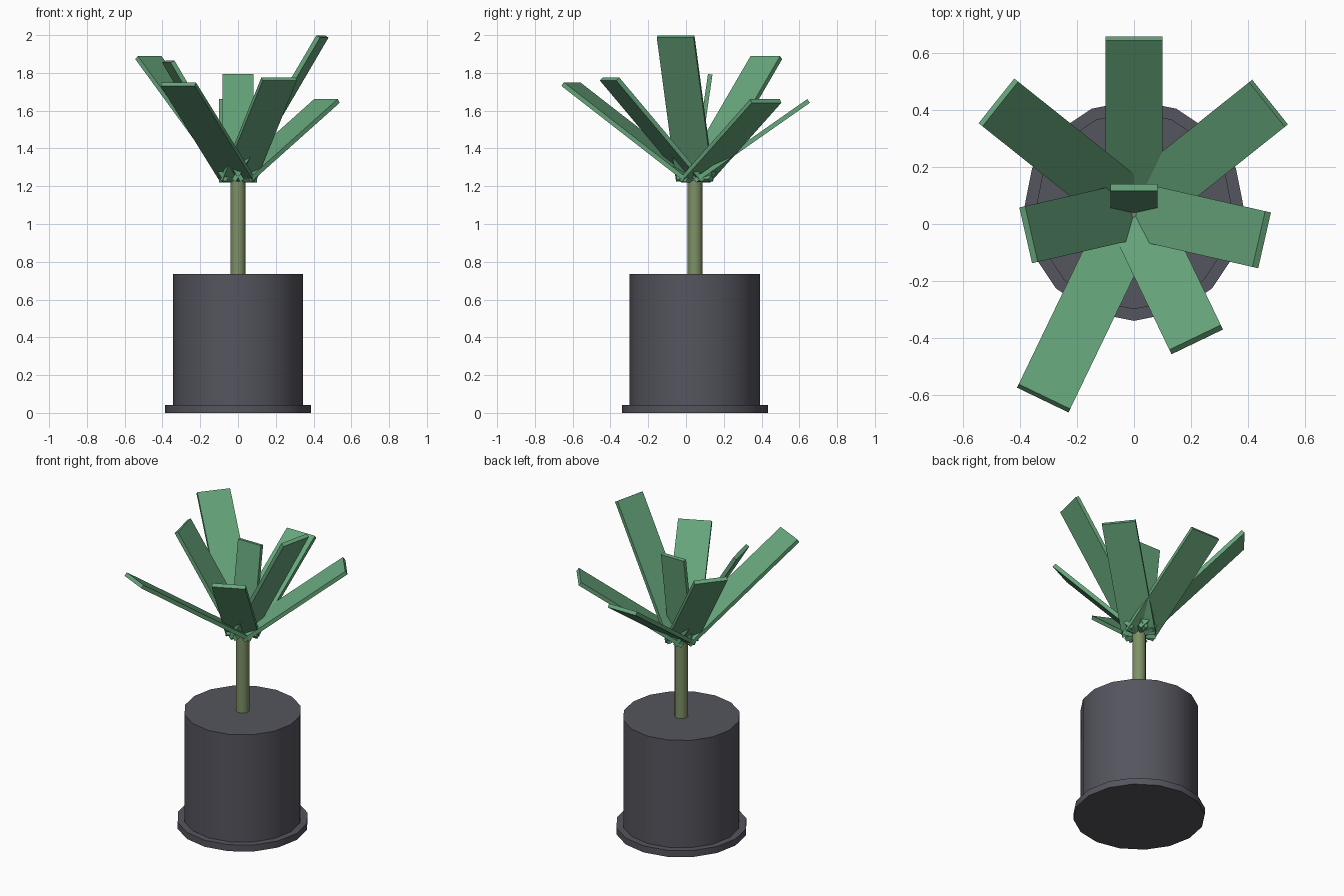
import bpy
from math import radians, pi
from mathutils import Matrix, Vector

cube = bpy.data.objects.get("Cube")
if cube:
    bpy.data.objects.remove(cube, do_unlink=True)

CENTRE_Y = 0.047


def material(name, colour):
    mat = bpy.data.materials.new(name)
    mat.use_nodes = True
    mat.diffuse_color = (*colour, 1)
    mat.node_tree.nodes["Principled BSDF"].inputs["Base Color"].default_value = (*colour, 1)
    return mat


grey = material("dark grey", (0.09, 0.09, 0.112))
stem_green = material("olive stem", (0.21, 0.28, 0.13))
leaf_green = material("leaf green", (0.135, 0.38, 0.2))


def cylinder(name, radius, bottom, top, sides, mat):
    bpy.ops.mesh.primitive_cylinder_add(
        vertices=sides, radius=radius, depth=top - bottom,
        location=(0, CENTRE_Y, (bottom + top) / 2))
    obj = bpy.context.object
    obj.name = name
    obj.data.materials.append(mat)
    bpy.ops.object.shade_smooth_by_angle(angle=radians(32))
    return obj


def leaf(name, azimuth, tilt, length, width, thickness=0.024):
    """Flat slab growing from the crown, tilted up from the horizontal."""
    bpy.ops.mesh.primitive_cube_add(size=1)
    obj = bpy.context.object
    obj.name = name
    obj.data.transform(
        Matrix.Translation(Vector((0, CENTRE_Y, 1.23)))
        @ Matrix.Rotation(azimuth, 4, "Z")
        @ Matrix.Rotation(-tilt, 4, "Y")
        @ Matrix.Translation(Vector((length / 2, 0, 0)))
        @ Matrix.Diagonal((length, width, thickness, 1)))
    obj.data.materials.append(leaf_green)


# Pot with a wider foot
cylinder("pot_foot", 0.386, 0, 0.042, 16, grey)
cylinder("pot_body", 0.345, 0.042, 0.735, 16, grey)

# Stem
cylinder("stem", 0.04, 0.735, 1.27, 12, stem_green)

# Ring of leaves with alternating lengths and cycling tilts
for i in range(7):
    leaf(f"leaf_{i + 1}", pi / 2 + i * 2 * pi / 7, radians(35 + 12 * (i % 3)),
         (0.735, 0.89)[i % 2], 0.2)

# Nearly upright middle leaf
leaf("centre_leaf", pi / 2, radians(81.8), 0.568, 0.163)
